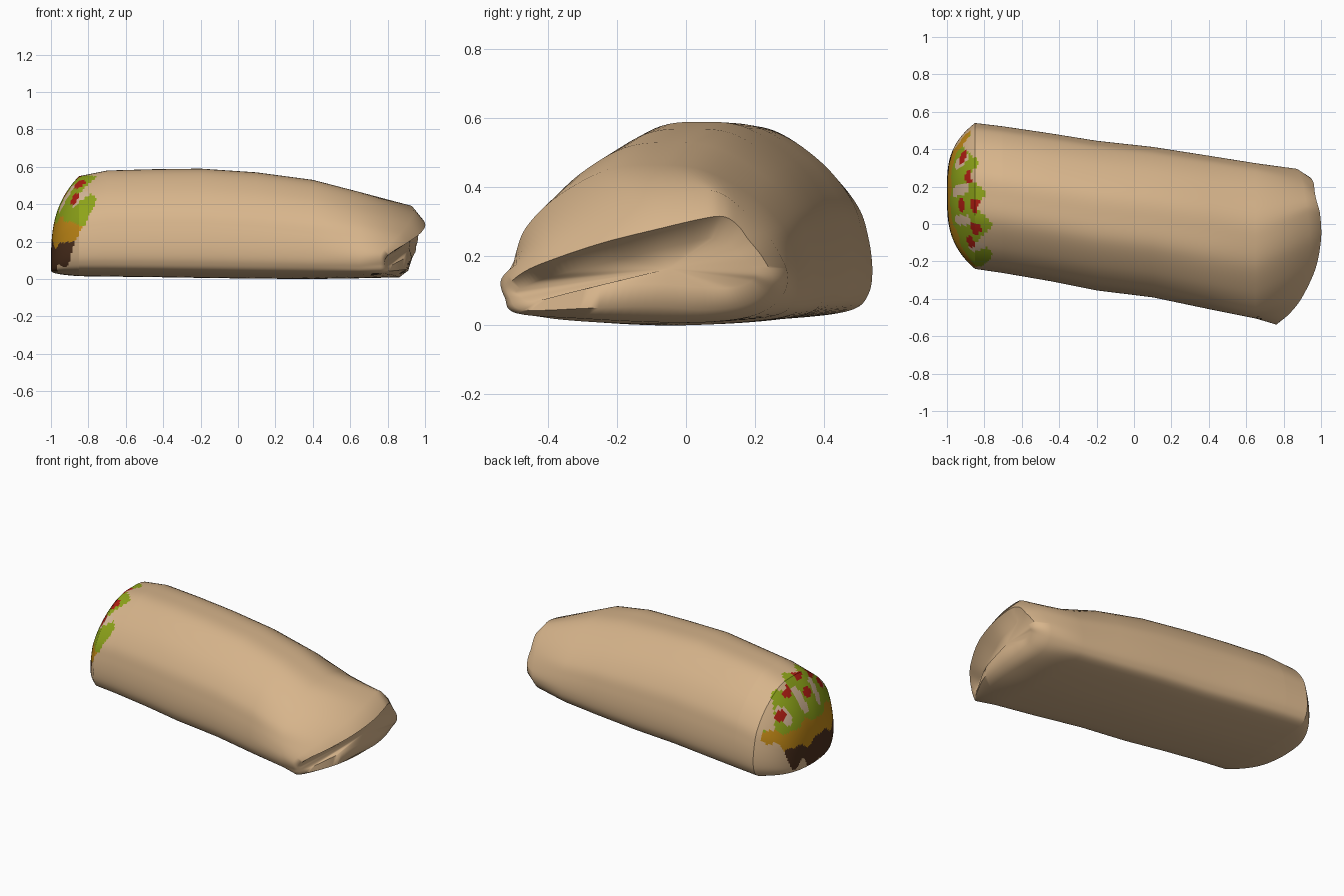
import bpy, bmesh, math
from mathutils import Vector

if "Cube" in bpy.data.objects:
    bpy.data.objects.remove(bpy.data.objects["Cube"])

FINE = 7  # spline steps between profile points

# Materials
COLOURS = [("tortilla", (.68, .46, .26)), ("beans", (.07, .028, .012)),
           ("cheese", (.54, .25, .008)), ("lettuce", (.27, .37, .01)),
           ("tomato", (.42, .012, .006)), ("chicken", (.66, .47, .31))]


def smooth_ring(pts):
    """Closed Catmull-Rom resampling of one ring."""
    p = [Vector(q) for q in pts]
    n, out = len(p), []
    for i in range(n):
        a, b, c, d = p[i - 1], p[i], p[(i + 1) % n], p[(i + 2) % n]
        for k in range(FINE):
            t = k / FINE
            out.append(.5 * (2 * b + (c - a) * t + (2 * a - 5 * b + 4 * c - d) * t * t
                             + (3 * b - a - 3 * c + d) * t ** 3))
    return out


# Dome cross-section: half profile (side, height), mirrored
half = [(0, 1), (.33, .97), (.67, .81), (.89, .62), (.97, .45), (1, .27),
        (.97, .14), (.86, .06), (.55, .02), (0, 0)]
profile = [(-u, v) for u, v in half] + half[-2:0:-1]


def section(x, yc, hw, top, bot):
    return smooth_ring([(x, yc + u * hw, bot + v * (top - bot)) for u, v in profile])


# Body stations: x, centre y, half width, top, bottom
stations = [(-.85, .15, .39, .55, .015), (-.7, .13, .392, .58, .013),
            (-.45, .09, .395, .587, .01), (-.2, .045, .4, .59, .006),
            (.1, .01, .402, .57, .002), (.4, -.045, .41, .53, 0),
            (.65, -.09, .415, .465, .004)]
rim = section(*stations[0])

# Domed filling end: rim shrunk to a low centre
rings = []
centre = Vector((-1, .17, .05))
STEPS = 36
for i in range(STEPS):
    t = .02 + .98 * i / STEPS
    rings.append([Vector((-1 + .15 * t ** 3.2, centre.y + (p.y - centre.y) * t,
                          centre.z + (p.z - centre.z) * t)) for p in rim])
rim_index = len(rings)

# Body, with dense rows near the rim for the painted filling
nxt = section(*stations[1])
for i in range(16):
    rings.append([a.lerp(b, i / 16) for a, b in zip(rim, nxt)])
for s in stations[1:]:
    rings.append(section(*s))

# Folded end: lip ridge, lip tip, crease
ridge = [(.93, .05, .39), (.94, -.09, .36), (.92, -.23, .31), (.87, -.38, .245),
         (.81, -.48, .185), (.765, -.535, .135), (.76, -.525, .08), (.77, -.49, .035),
         (.83, -.3, .02), (.86, -.1, .01), (.86, .07, .01), (.85, .2, .03),
         (.86, .275, .08), (.87, .295, .14), (.88, .275, .2), (.9, .23, .27),
         (.91, .17, .33), (.92, .11, .378)]
tip = [(.995, .05, .31), (1, -.08, .28), (.97, -.24, .24), (.9, -.39, .19),
       (.84, -.47, .155), (.79, -.515, .115), (.785, -.51, .08), (.8, -.47, .045),
       (.89, -.28, .05), (.91, -.1, .055), (.91, .06, .045), (.91, .17, .06),
       (.92, .23, .1), (.94, .25, .14), (.96, .22, .2), (.965, .18, .25),
       (.97, .15, .29), (.98, .11, .315)]
crease = [(.93, .05, .25), (.92, -.08, .22), (.88, -.22, .185), (.84, -.36, .15),
          (.80, -.44, .125), (.785, -.49, .1), (.79, -.48, .085), (.81, -.44, .07),
          (.89, -.27, .11), (.925, -.1, .12), (.93, .05, .11), (.93, .14, .11),
          (.94, .19, .13), (.95, .2, .15), (.95, .17, .19), (.945, .14, .22),
          (.94, .11, .24), (.935, .08, .25)]
rings += [smooth_ring(r) for r in (ridge, tip, crease)]

# Filling pieces: tomato dots and chicken strips
tomato = [(-.88, .25, .5), (-.93, .1, .46), (-.85, .1, .54), (-.85, -.02, .51),
          (-.88, -.1, .43), (-.92, .36, .4)]
chicken = [((-.96, .17, .38), (-.9, .19, .49)), ((-.89, .34, .42), (-.95, .32, .36)),
           ((-.87, -.12, .41), (-.77, -.1, .5)), ((-.95, .02, .38), (-.89, .02, .48)),
           ((-.9, .43, .34), (-.87, .44, .4))]


def paint(c):
    x, y, z = c
    edge = -.79 - .22 * max(0, y) - .65 * max(0, .3 - z) + .03 * math.sin(38 * y + 1.5)
    if x > edge or z < .04:
        return 0
    wave = .018 * math.sin(24 * y) + .01 * math.sin(51 * y + 1)
    if z < .19 + wave:
        return 1
    if z < .31 - wave:
        return 2
    if any((c - Vector(p)).length < .036 for p in tomato):
        return 4
    for a, b in chicken:
        a, b = Vector(a), Vector(b)
        k = max(0, min(1, (c - a).dot(b - a) / (b - a).length_squared))
        if (c - a.lerp(b, k)).length < .028:
            return 5
    return 3


# Build the closed skin
bm = bmesh.new()
rows = [[bm.verts.new(p) for p in r] for r in rings]
n = len(rows[0])
for a, b in zip(rows, rows[1:]):
    for j in range(n):
        k = (j + 1) % n
        bm.faces.new((a[j], a[k], b[k], b[j]))
bm.faces.new(rows[0])
hub = bm.verts.new((.915, -.05, .165))
for j in range(n):
    bm.faces.new((rows[-1][j], rows[-1][(j + 1) % n], hub))
bmesh.ops.recalc_face_normals(bm, faces=bm.faces)
for f in bm.faces:
    f.material_index = paint(f.calc_center_median())
for j in range(n):  # crisp rim
    bm.edges.get((rows[rim_index][j], rows[rim_index][(j + 1) % n])).smooth = False

mesh = bpy.data.meshes.new("filled_wrap")
bm.to_mesh(mesh)
bm.free()
for name, rgb in COLOURS:
    m = bpy.data.materials.new(name)
    m.diffuse_color = (*rgb, 1)
    m.use_nodes = True
    m.node_tree.nodes["Principled BSDF"].inputs["Base Color"].default_value = m.diffuse_color
    mesh.materials.append(m)
wrap = bpy.data.objects.new("filled_wrap", mesh)
bpy.context.collection.objects.link(wrap)
bpy.context.view_layer.objects.active = wrap
wrap.select_set(True)
bpy.ops.object.shade_smooth_by_angle(angle=math.radians(60))
